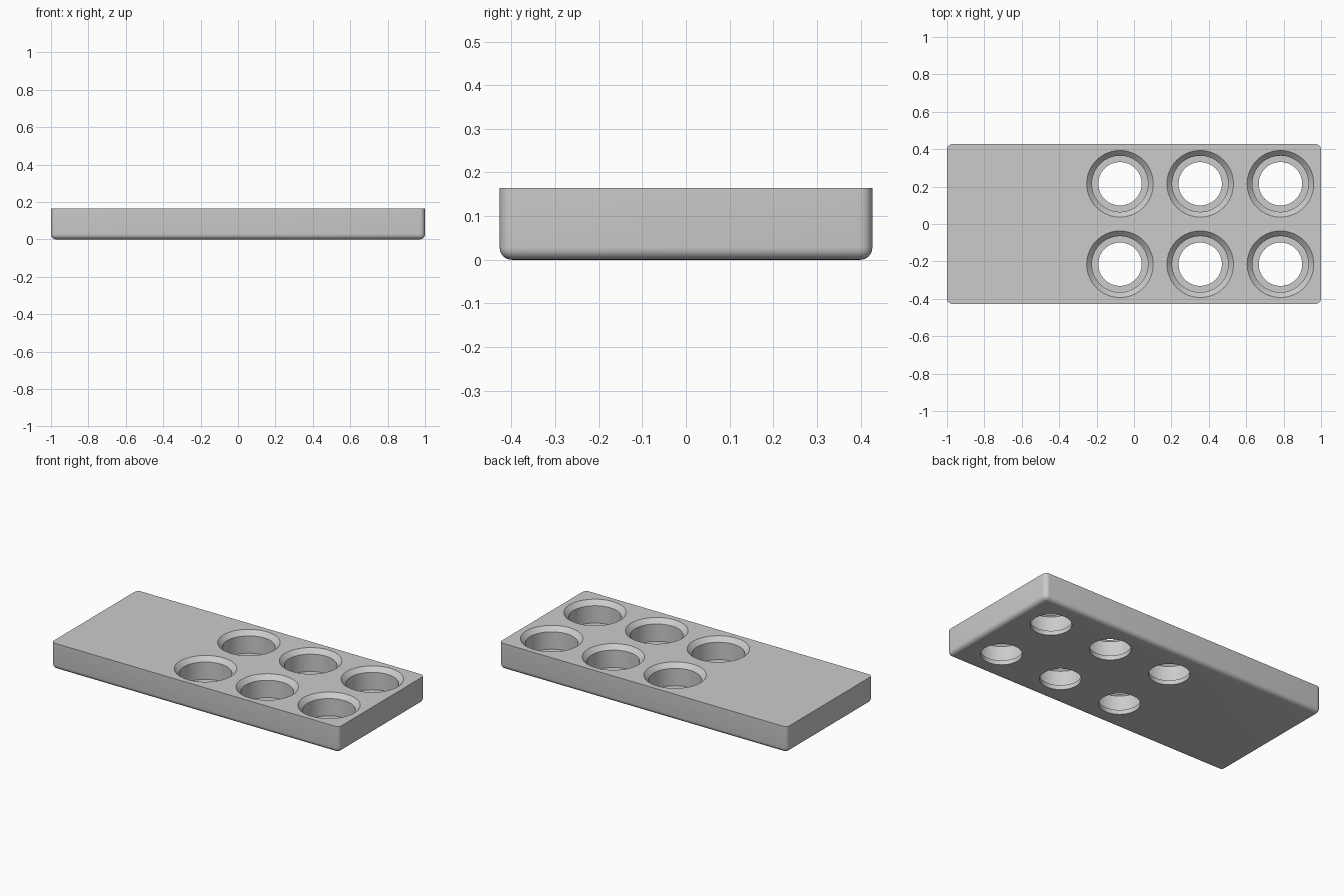
import bpy, bmesh, math
from mathutils import Matrix

LENGTH, DEPTH, HEIGHT = 2.0, 0.854, 0.165
FILLET = 0.028
HOLE_X = (-0.075, 0.354, 0.783)
HOLE_Y = (-0.215, 0.215)
SIDES = 64

default = bpy.data.objects.get("Cube")
if default:
    bpy.data.objects.remove(default, do_unlink=True)


def make_object(name, bm):
    bmesh.ops.recalc_face_normals(bm, faces=bm.faces)
    mesh = bpy.data.meshes.new(name)
    bm.to_mesh(mesh)
    bm.free()
    obj = bpy.data.objects.new(name, mesh)
    bpy.context.collection.objects.link(obj)
    return obj


def add_lathe(bm, profile, x, y):
    """Solid of revolution around a vertical axis at x, y."""
    rings = []
    for r, z in profile:
        rings.append([bm.verts.new((x + r * math.cos(math.tau * i / SIDES),
                                    y + r * math.sin(math.tau * i / SIDES), z))
                      for i in range(SIDES)])
    for low, high in zip(rings, rings[1:]):
        for i in range(SIDES):
            j = (i + 1) % SIDES
            bm.faces.new((low[i], low[j], high[j], high[i]))
    bm.faces.new(rings[0][::-1])
    bm.faces.new(rings[-1])


# Material
grey = bpy.data.materials.new("light grey")
grey.use_nodes = True
colour = (0.6, 0.6, 0.6, 1.0)
grey.diffuse_color = colour
grey.node_tree.nodes["Principled BSDF"].inputs["Base Color"].default_value = colour

# Tray block: rounded upright corners and underside edge, sharp top edge
bm = bmesh.new()
bmesh.ops.create_cube(bm, size=1.0, matrix=Matrix.Translation((0, 0, HEIGHT / 2))
                      @ Matrix.Diagonal((LENGTH, DEPTH, HEIGHT, 1)))
rounded = [e for e in bm.edges if min(v.co.z for v in e.verts) < HEIGHT / 2]
bmesh.ops.bevel(bm, geom=rounded, offset=FILLET, offset_type='OFFSET',
                segments=6, profile=0.5, affect='EDGES')
tray = make_object("tray_block", bm)
tray.data.materials.append(grey)

# Stepped holes: drain hole, ledge, straight wall, chamfered mouth
profile = [(0.116, -0.05), (0.116, 0.028), (0.15, 0.028),
           (0.15, HEIGHT - 0.028), (0.15 + 0.056, HEIGHT + 0.028)]
bm = bmesh.new()
for x in HOLE_X:
    for y in HOLE_Y:
        add_lathe(bm, profile, x, y)
cutter = make_object("hole_cutter", bm)
cutter.data.materials.append(grey)
cutter.hide_render = True

cut = tray.modifiers.new("holes", 'BOOLEAN')
cut.operation = 'DIFFERENCE'
cut.solver = 'EXACT'
cut.object = cutter

bpy.ops.object.select_all(action='DESELECT')
bpy.context.view_layer.objects.active = tray
tray.select_set(True)
bpy.ops.object.modifier_apply(modifier=cut.name)
bpy.data.objects.remove(cutter, do_unlink=True)

bpy.ops.object.shade_smooth_by_angle(angle=math.radians(30))
